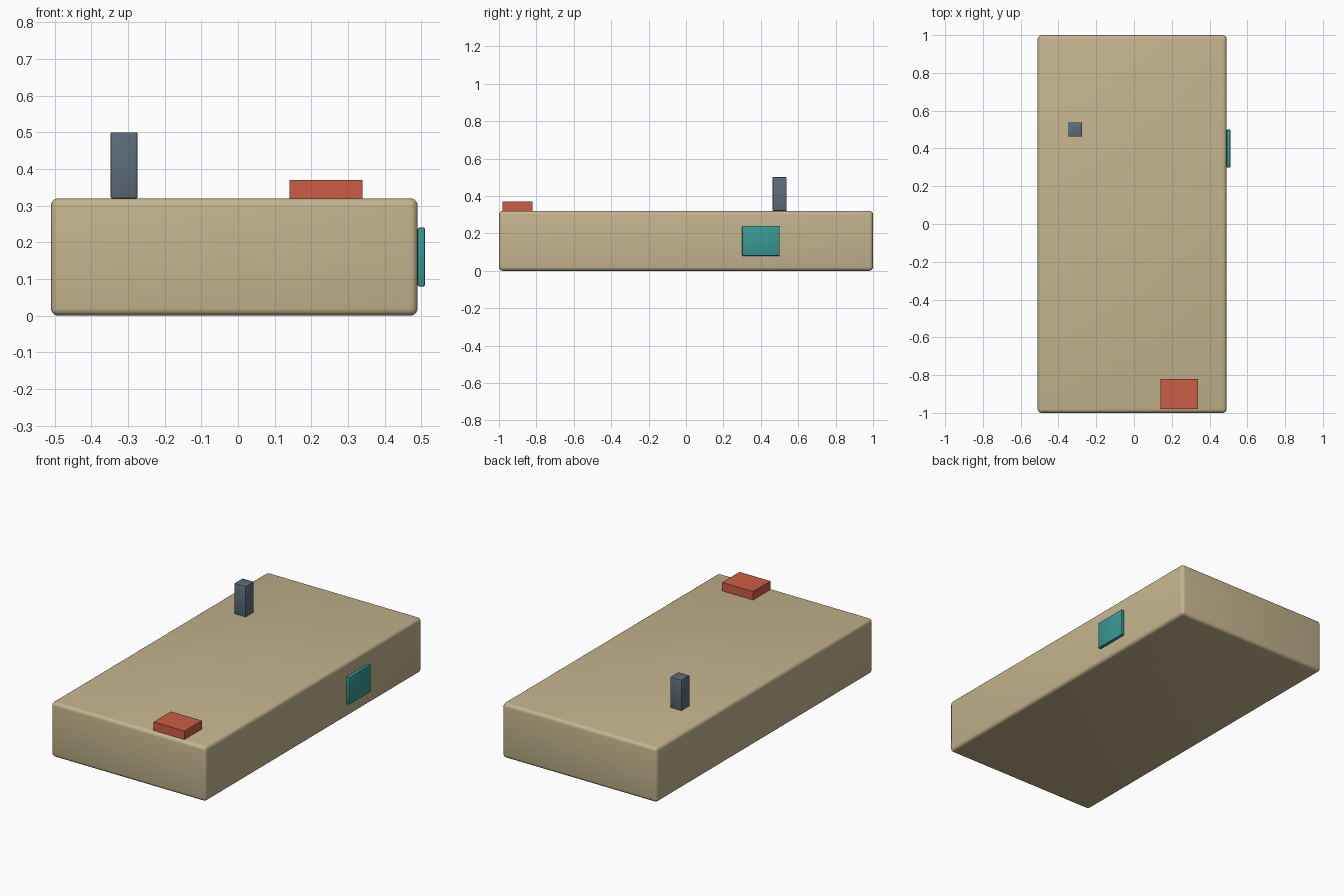
import bpy
import math

if "Cube" in bpy.data.objects:
    bpy.data.objects.remove(bpy.data.objects["Cube"])


def block(name, x, y, z, material, bevel=0.0, segments=1):
    """Box spanning the given (min, max) ranges, with optional rounded edges."""
    spans = (x, y, z)
    bpy.ops.mesh.primitive_cube_add(size=1, location=[(a + b) / 2 for a, b in spans])
    obj = bpy.context.object
    obj.name = name
    obj.scale = [b - a for a, b in spans]
    bpy.ops.object.transform_apply(location=False, rotation=False, scale=True)
    obj.data.materials.append(material)
    if bevel:
        mod = obj.modifiers.new("rounded_edges", "BEVEL")
        mod.width = bevel
        mod.segments = segments
        bpy.ops.object.modifier_apply(modifier=mod.name)
        bpy.ops.object.shade_smooth_by_angle(angle=math.radians(35))
    return obj


def colour(name, rgb):
    mat = bpy.data.materials.new(name)
    mat.diffuse_color = (*rgb, 1)
    mat.use_nodes = True
    mat.node_tree.nodes["Principled BSDF"].inputs["Base Color"].default_value = mat.diffuse_color
    return mat


tan = colour("tan", (0.55, 0.46, 0.27))
red = colour("red", (0.60, 0.11, 0.06))
slate = colour("slate", (0.11, 0.15, 0.19))
teal = colour("teal", (0.04, 0.32, 0.30))

# Main slab
block("body", (-0.51, 0.49), (-1, 1), (0, 0.32), tan, 0.02, 4)
# Low block near the front edge
block("front_block", (0.14, 0.34), (-0.98, -0.82), (0.32, 0.37), red)
# Upright post
block("post", (-0.347, -0.274), (0.463, 0.537), (0.32, 0.50), slate, 0.003, 2)
# Thin panel on the right side
block("side_panel", (0.49, 0.51), (0.30, 0.50), (0.08, 0.24), teal, 0.004, 2)
